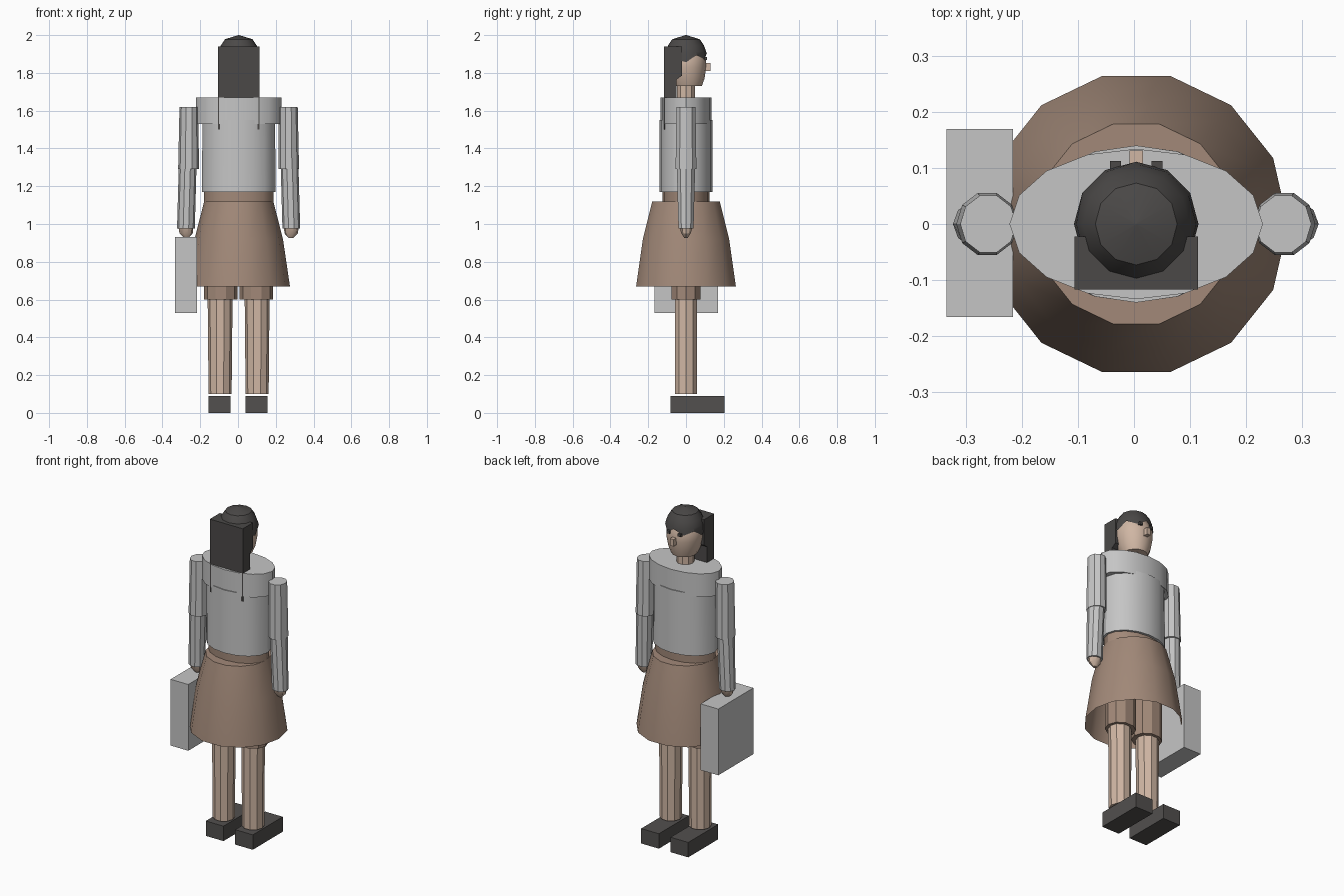
import bpy, bmesh, math

cube = bpy.data.objects.get("Cube")
if cube:
    bpy.data.objects.remove(cube, do_unlink=True)

CX = 0.004  # centre line of the body


def material(name, r, g, b):
    m = bpy.data.materials.new(name)
    m.use_nodes = True
    m.diffuse_color = (r, g, b, 1)
    m.node_tree.nodes["Principled BSDF"].inputs["Base Color"].default_value = (r, g, b, 1)
    return m


SKIN = material("skin", 0.63, 0.47, 0.37)
BROWN = material("brown cloth", 0.36, 0.25, 0.19)
GREY = material("light grey", 0.56, 0.56, 0.56)
HAIR = material("dark hair", 0.07, 0.066, 0.064)
SHOE = material("dark shoe", 0.085, 0.08, 0.077)


def finish(name, bm, mat):
    bmesh.ops.recalc_face_normals(bm, faces=bm.faces)
    me = bpy.data.meshes.new(name)
    bm.to_mesh(me)
    bm.free()
    me.materials.append(mat)
    ob = bpy.data.objects.new(name, me)
    bpy.context.collection.objects.link(ob)
    bpy.ops.object.select_all(action='DESELECT')
    ob.select_set(True)
    bpy.context.view_layer.objects.active = ob
    bpy.ops.object.shade_smooth_by_angle(angle=math.radians(30))
    return ob


def loft(name, rings, n, mat, phase=0.0, bottom=True, top=True, jag=None):
    """Skin a stack of elliptical rings (x, y, z, rx, ry), lowest first."""
    bm = bmesh.new()
    loops = []
    for k, (x, y, z, rx, ry) in enumerate(rings):
        loop = []
        for i in range(n):
            a = 2 * math.pi * i / n + phase
            dz = jag(i, a) if jag and k == 0 else 0
            loop.append(bm.verts.new((x + rx * math.cos(a), y + ry * math.sin(a), z + dz)))
        loops.append(loop)
    for lo, hi in zip(loops, loops[1:]):
        for i in range(n):
            j = (i + 1) % n
            bm.faces.new((lo[i], lo[j], hi[j], hi[i]))
    if bottom:
        bm.faces.new(loops[0][::-1])
    if top:
        bm.faces.new(loops[-1])
    return finish(name, bm, mat)


def box(name, x0, x1, y0, y1, z0, z1, mat):
    bm = bmesh.new()
    bmesh.ops.create_cube(bm, size=1)
    for v in bm.verts:
        v.co = (x1 if v.co.x > 0 else x0, y1 if v.co.y > 0 else y0, z1 if v.co.z > 0 else z0)
    return finish(name, bm, mat)


# Torso: a body with a wider shoulder yoke
loft("torso", [(CX, 0, 1.17, 0.195, 0.14), (CX, 0, 1.55, 0.192, 0.14)], 16, GREY)
loft("shoulders", [(CX, 0, 1.53, 0.226, 0.134), (CX, 0, 1.67, 0.226, 0.134)], 16, GREY)

# Hips and skirt, open at the hem
loft("hips", [(CX, 0, 1.08, 0.183, 0.125), (CX, 0, 1.175, 0.183, 0.125)], 16, BROWN)
loft("skirt", [(CX, 0, 0.67, 0.271, 0.271), (CX, 0, 0.92, 0.234, 0.234),
               (CX, 0, 1.12, 0.183, 0.183)], 14, BROWN, bottom=False)

# Paired limbs
for s, side in ((1, "left"), (-1, "right")):
    def at(x):
        return CX * 0.8 + s * x
    loft(side + "_thigh", [(at(0.094), 0, 0.60, 0.088, 0.08), (at(0.094), 0, 1.1, 0.088, 0.08)],
         10, BROWN)
    loft(side + "_leg", [(at(0.098), 0, 0.10, 0.061, 0.061), (at(0.098), 0, 0.62, 0.066, 0.062)],
         10, SKIN)
    box(side + "_shoe", s * 0.098 - 0.059, s * 0.098 + 0.059, -0.083, 0.203, 0, 0.09, SHOE)

    loft(side + "_upper_arm", [(at(0.265), 0, 1.29, 0.055, 0.058),
                               (at(0.263), 0, 1.62, 0.050, 0.053)], 10, GREY)
    loft(side + "_forearm", [(at(0.279), 0, 0.975, 0.047, 0.042),
                             (at(0.270), 0, 1.30, 0.047, 0.051)], 10, GREY)
    loft(side + "_hand", [(at(0.277), 0, 0.927, 0.013, 0.010), (at(0.278), 0, 0.95, 0.035, 0.026),
                          (at(0.279), 0, 0.985, 0.040, 0.036)], 10, SKIN)

    # Eyes
    box(side + "_eye", CX + s * 0.037 - 0.01, CX + s * 0.037 + 0.01, 0.085, 0.112,
        1.868, 1.885, HAIR)

# Neck, head and nose
loft("neck", [(CX, 0, 1.66, 0.05, 0.05), (CX, 0, 1.75, 0.05, 0.05)], 10, SKIN)
loft("head", [(CX, 0.008, 1.73, 0.072, 0.076), (CX, 0.006, 1.77, 0.090, 0.092),
              (CX, 0.003, 1.83, 0.103, 0.104), (CX, 0.001, 1.88, 0.105, 0.106),
              (CX, 0, 1.925, 0.085, 0.085)], 16, SKIN)
box("nose", CX - 0.012, CX + 0.012, 0.09, 0.131, 1.81, 1.852, SKIN)


# Hair cap with a jagged fringe that drops towards the back
def fringe(i, a):
    return (0.014 if i % 2 else -0.014) + 0.02 * math.sin(a)


loft("hair_cap", [(CX, 0, 1.87, 0.111, 0.111), (CX, 0, 1.912, 0.107, 0.107),
                  (CX, 0, 1.945, 0.095, 0.095), (CX, 0, 1.978, 0.073, 0.073),
                  (CX, 0, 2.0, 0.002, 0.002)], 12, HAIR, bottom=False, jag=fringe)

# Long hair slab down the back, stepped forward beside the head
profile = [(-0.117, 1.50), (-0.05, 1.50), (-0.05, 1.765), (-0.022, 1.785),
           (-0.022, 1.94), (-0.117, 1.94)]
bm = bmesh.new()
face = bm.faces.new([bm.verts.new((CX - 0.11, y, z)) for y, z in profile])
ext = bmesh.ops.extrude_face_region(bm, geom=[face])
bmesh.ops.translate(bm, vec=(0.22, 0, 0),
                    verts=[g for g in ext["geom"] if isinstance(g, bmesh.types.BMVert)])
finish("long_hair", bm, HAIR)

# Carried case
box("case", -0.334, -0.216, -0.166, 0.169, 0.53, 0.93, GREY)
